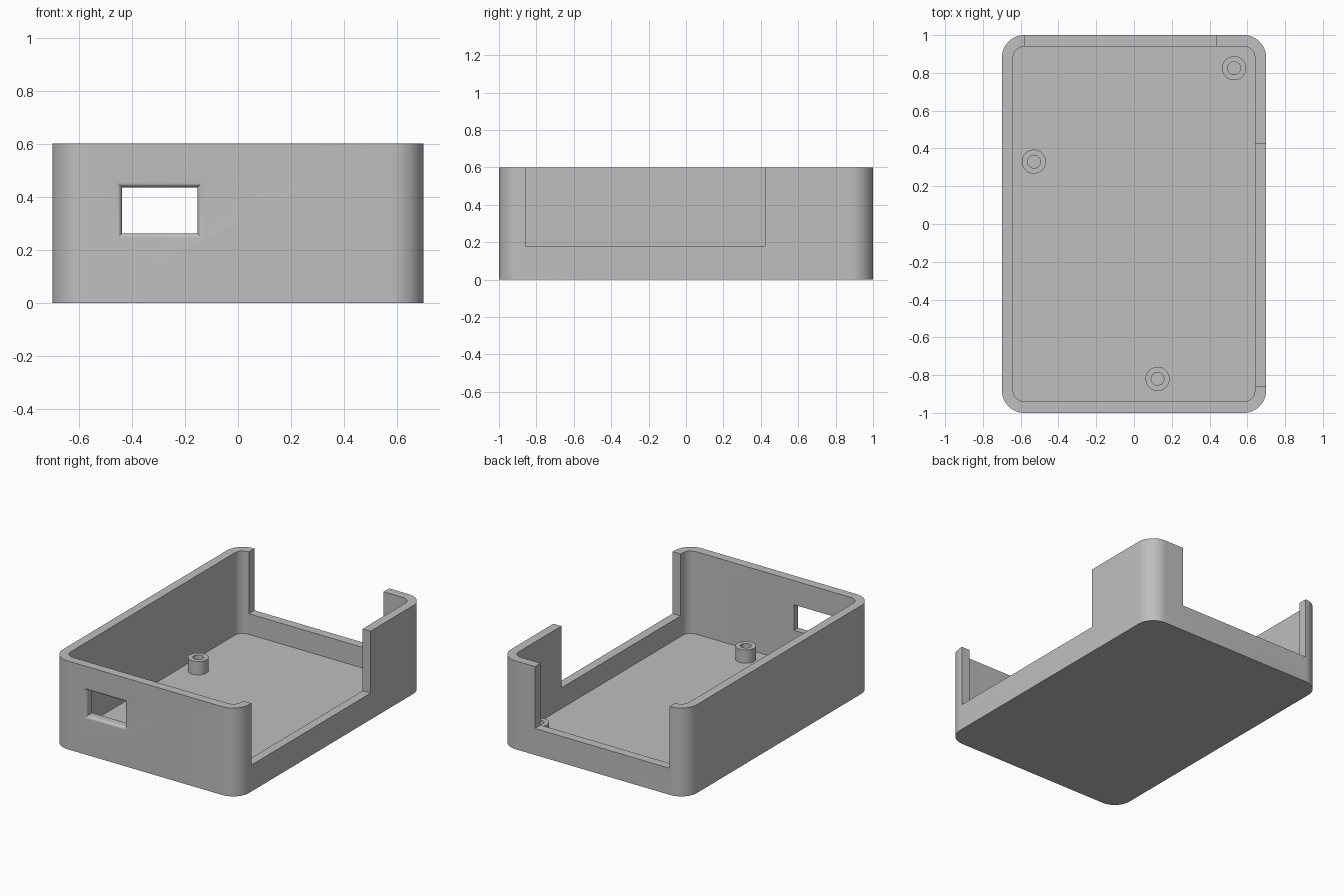
import bpy, bmesh, math

if "Cube" in bpy.data.objects:
    bpy.data.objects.remove(bpy.data.objects["Cube"])

HX, HY, H = 0.70, 1.0, 0.60      # outer half sizes and height
WALL, FLOOR, R = 0.06, 0.04, 0.12
SILL = 0.18                      # height of the side openings

grey = bpy.data.materials.new("light grey plastic")
grey.diffuse_color = (0.52, 0.52, 0.52, 1)
grey.use_nodes = True
grey.node_tree.nodes["Principled BSDF"].inputs["Base Color"].default_value = grey.diffuse_color


def make_object(name, bm):
    bmesh.ops.recalc_face_normals(bm, faces=bm.faces)
    me = bpy.data.meshes.new(name)
    bm.to_mesh(me)
    bm.free()
    ob = bpy.data.objects.new(name, me)
    me.materials.append(grey)
    bpy.context.collection.objects.link(ob)
    return ob


def loft(name, rings):
    """Closed solid through a list of point rings."""
    bm = bmesh.new()
    loops = [[bm.verts.new(p) for p in ring] for ring in rings]
    n = len(loops[0])
    for a, b in zip(loops, loops[1:]):
        for i in range(n):
            bm.faces.new((a[i], a[(i + 1) % n], b[(i + 1) % n], b[i]))
    bm.faces.new(loops[0])
    bm.faces.new(loops[-1])
    return make_object(name, bm)


def rounded_rect(hx, hy, r, z, seg=14):
    pts = []
    for k, (sx, sy) in enumerate(((1, 1), (-1, 1), (-1, -1), (1, -1))):
        for i in range(seg + 1):
            a = math.pi / 2 * (k + i / seg)
            pts.append((sx * (hx - r) + r * math.cos(a),
                        sy * (hy - r) + r * math.sin(a), z))
    return pts


def box(name, x0, x1, y0, y1, z0, z1):
    return loft(name, [[(x0, y0, z), (x1, y0, z), (x1, y1, z), (x0, y1, z)]
                       for z in (z0, z1)])


def cut(ob, cutter):
    cutter.hide_render = True
    mod = ob.modifiers.new("cut", 'BOOLEAN')
    mod.operation, mod.solver, mod.object = 'DIFFERENCE', 'EXACT', cutter
    activate(ob)
    bpy.ops.object.modifier_apply(modifier=mod.name)
    bpy.data.objects.remove(cutter)


def activate(ob):
    bpy.ops.object.select_all(action='DESELECT')
    ob.select_set(True)
    bpy.context.view_layer.objects.active = ob


def smooth(ob):
    activate(ob)
    bpy.ops.object.shade_smooth_by_angle(angle=math.radians(30))


# Open tray with rounded corners
tray = loft("tray", [rounded_rect(HX, HY, R, z) for z in (0, H)])
cut(tray, loft("cavity", [rounded_rect(HX - WALL, HY - WALL, R - WALL, z)
                          for z in (FLOOR, H + 0.1)]))

# Large openings in the right and back walls
cut(tray, box("right_opening", HX - WALL - 0.03, HX + 0.1, -0.857, 0.423, SILL, H + 0.1))
cut(tray, box("back_opening", -0.577, 0.435, HY - WALL - 0.03, HY + 0.1, SILL, H + 0.1))

# Front port with a rounded flare on the outside
F = 0.02
profile = [(-HY - 0.05, F)]
for i in range(9):
    a = math.pi / 2 * i / 8
    profile.append((-HY + F * (1 - math.cos(a)), F * (1 - math.sin(a))))
profile.append((-HY + WALL + 0.05, 0))
cut(tray, loft("front_port", [
    [(-0.438 - o, y, 0.262 - o), (-0.152 + o, y, 0.262 - o),
     (-0.152 + o, y, 0.436 + o), (-0.438 - o, y, 0.436 + o)]
    for y, o in profile]))
smooth(tray)


# Hollow screw posts on the floor
def ring(cx, cy, r, z, n=32):
    return [(cx + r * math.cos(2 * math.pi * i / n),
             cy + r * math.sin(2 * math.pi * i / n), z) for i in range(n)]


for i, (x, y) in enumerate(((0.53, 0.825), (-0.53, 0.33), (0.125, -0.82))):
    post = loft(f"screw_post_{i + 1}", [
        ring(x, y, 0.064, FLOOR - 0.01), ring(x, y, 0.064, 0.13),
        ring(x, y, 0.034, 0.13), ring(x, y, 0.034, FLOOR)])
    smooth(post)
